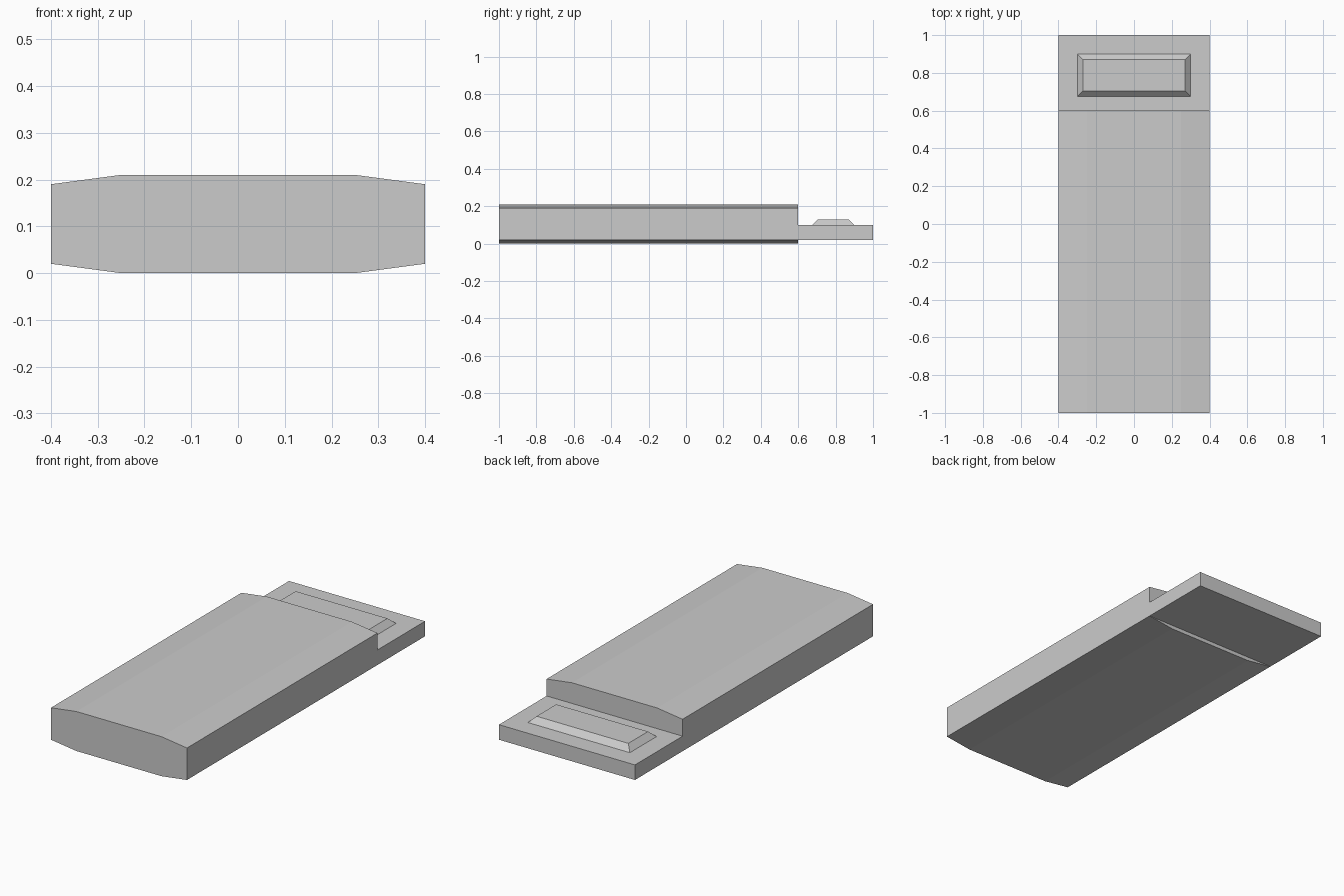
import bpy
import bmesh

cube = bpy.data.objects.get("Cube")
if cube:
    bpy.data.objects.remove(cube, do_unlink=True)

grey = bpy.data.materials.new("plain grey")
grey.use_nodes = True
colour = (0.6, 0.6, 0.6, 1)
grey.diffuse_color = colour
grey.node_tree.nodes["Principled BSDF"].inputs["Base Color"].default_value = colour


def loft(name, lower, upper):
    """Solid between two matching outlines, capped at both ends."""
    bm = bmesh.new()
    a = [bm.verts.new(p) for p in lower]
    b = [bm.verts.new(p) for p in upper]
    bm.faces.new(a)
    bm.faces.new(b)
    for i in range(len(a)):
        j = (i + 1) % len(a)
        bm.faces.new((a[i], a[j], b[j], b[i]))
    bmesh.ops.recalc_face_normals(bm, faces=bm.faces)
    mesh = bpy.data.meshes.new(name)
    bm.to_mesh(mesh)
    bm.free()
    mesh.materials.append(grey)
    obj = bpy.data.objects.new(name, mesh)
    bpy.context.collection.objects.link(obj)
    return obj


def rect(hx, y0, y1, z):
    return [(-hx, y0, z), (hx, y0, z), (hx, y1, z), (-hx, y1, z)]


# Main slab: gently crowned profile run along y
half = [(0.25, 0), (0.4, 0.02), (0.4, 0.19), (0.25, 0.21)]
profile = half + [(-x, z) for x, z in reversed(half)]
loft("main_body", [(x, -1, z) for x, z in profile], [(x, 0.6, z) for x, z in profile])

# Thin ledge at the back
loft("rear_ledge", rect(0.4, 0.6, 1, 0.02), rect(0.4, 0.6, 1, 0.1))

# Raised pad with sloping sides on the ledge
loft("raised_pad", rect(0.3, 0.675, 0.9, 0.1), rect(0.27, 0.705, 0.87, 0.13))
